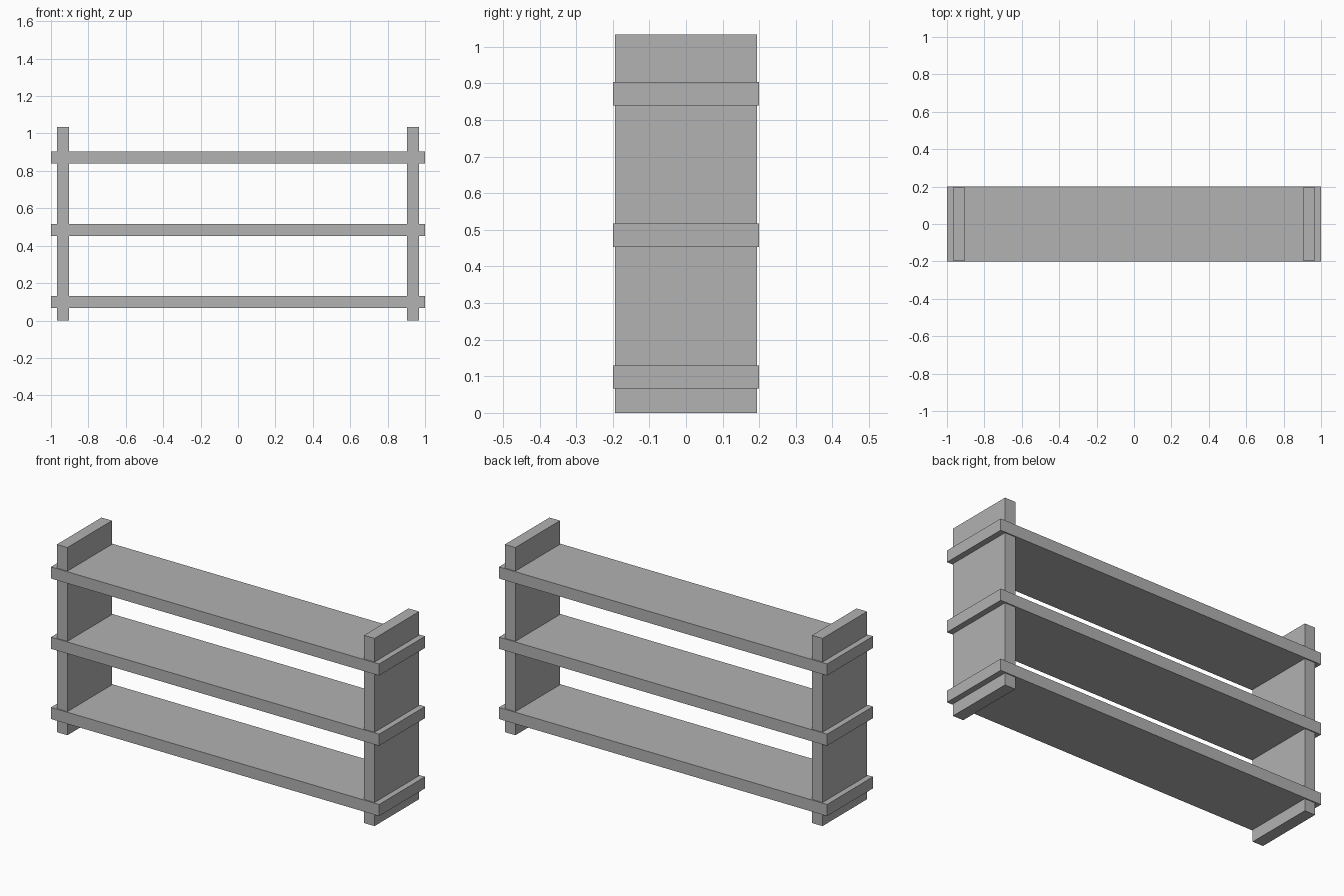
import bpy

if "Cube" in bpy.data.objects:
    bpy.data.objects.remove(bpy.data.objects["Cube"])

grey = bpy.data.materials.new("plain grey")
grey.diffuse_color = (0.445, 0.445, 0.445, 1)
grey.use_nodes = True
grey.node_tree.nodes["Principled BSDF"].inputs["Base Color"].default_value = grey.diffuse_color


def board(name, centre, size):
    bpy.ops.mesh.primitive_cube_add(size=1, location=centre)
    obj = bpy.context.object
    obj.name = name
    obj.scale = size
    bpy.ops.object.transform_apply(location=False, rotation=False, scale=True)
    obj.data.materials.append(grey)
    return obj


THICK = 0.064

# Three evenly spaced shelves
for name, z in (("bottom_shelf", 0.098), ("middle_shelf", 0.485), ("top_shelf", 0.872)):
    board(name, (0, 0, z), (2.0, 0.4, THICK))

# Upright side panels passing through the shelves
HEIGHT = 1.034
for name, side in (("left_panel", -1), ("right_panel", 1)):
    board(name, (side * 0.936, 0, HEIGHT / 2), (THICK, 0.388, HEIGHT))
